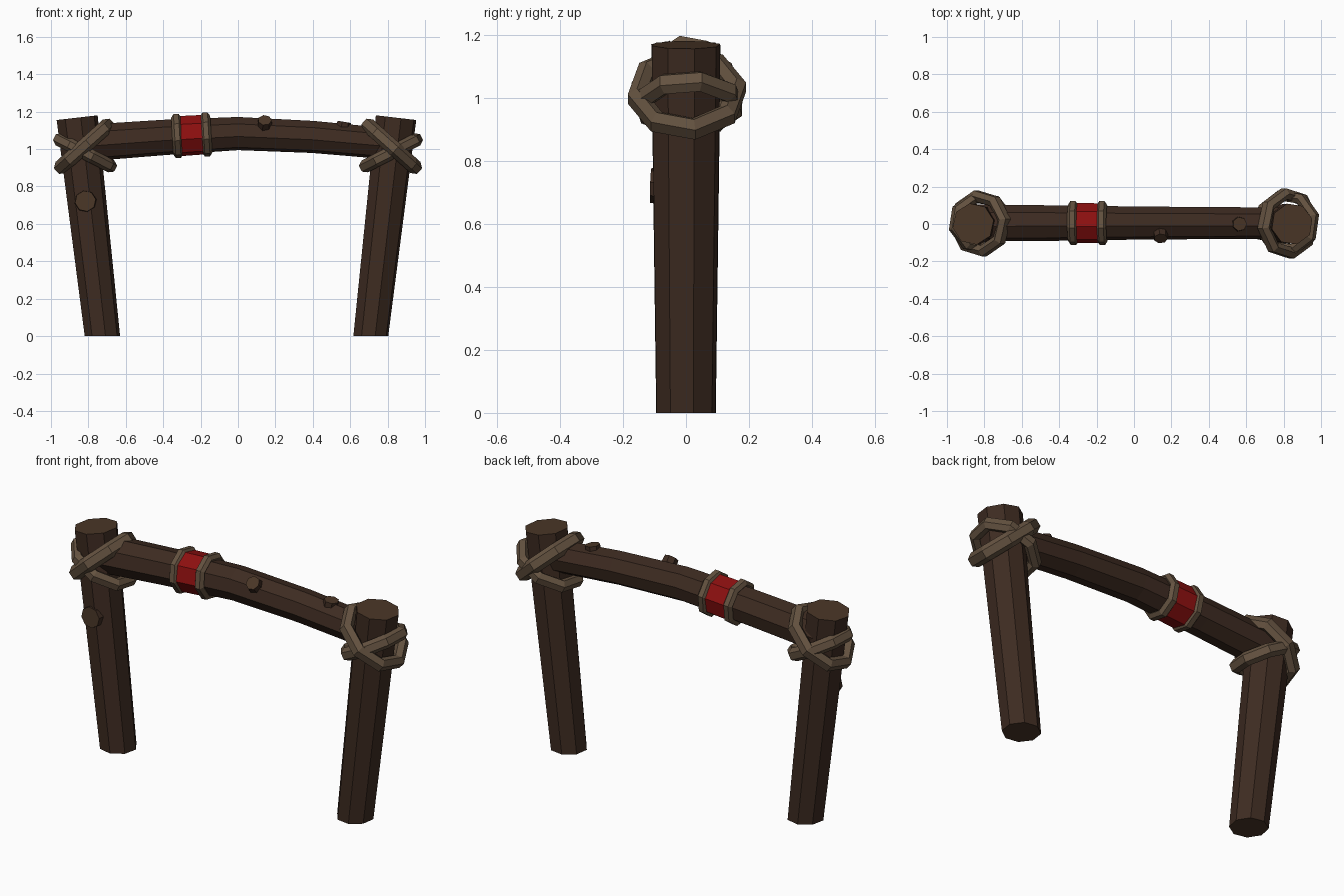
import bpy, bmesh
from math import cos, sin, pi, radians
from mathutils import Vector

if "Cube" in bpy.data.objects:
    bpy.data.objects.remove(bpy.data.objects["Cube"])


def mat(name, rgb):
    m = bpy.data.materials.new(name)
    m.diffuse_color = (*rgb, 1)
    m.use_nodes = True
    m.node_tree.nodes["Principled BSDF"].inputs["Base Color"].default_value = m.diffuse_color
    return m


WOOD = mat("dark_wood", (0.047, 0.024, 0.015))
CUT = mat("cut_wood", (0.068, 0.037, 0.020))
ROPE = mat("rope", (0.127, 0.084, 0.051))
RED = mat("red_cloth", (0.27, 0.005, 0.005))


def make(name, bm, mats):
    bmesh.ops.recalc_face_normals(bm, faces=bm.faces[:])
    me = bpy.data.meshes.new(name)
    bm.to_mesh(me)
    bm.free()
    for m in mats:
        me.materials.append(m)
    ob = bpy.data.objects.new(name, me)
    bpy.context.collection.objects.link(ob)
    return ob


def tube(name, path, radii, mats, sides=8, twist=0.0, flat_start=False):
    """Faceted pole through the path points; the last material covers the ends."""
    pts = [Vector(p) for p in path]
    bm = bmesh.new()
    rings = []
    for i, (p, r) in enumerate(zip(pts, radii)):
        t = (pts[min(i + 1, len(pts) - 1)] - pts[max(i - 1, 0)]).normalized()
        if i == 0 and flat_start:
            t = Vector((0, 0, 1))
        ref = Vector((0, 1, 0)) if abs(t.y) < 0.8 else Vector((0, 0, 1))
        u = ref.cross(t).normalized()
        v = t.cross(u)
        angles = [radians(twist) + 2 * pi * k / sides for k in range(sides)]
        rings.append([bm.verts.new(p + r * (cos(a) * u + sin(a) * v)) for a in angles])
    for a, b in zip(rings, rings[1:]):
        for k in range(sides):
            n = (k + 1) % sides
            bm.faces.new((a[k], a[n], b[n], b[k]))
    for ring in (rings[0], rings[-1]):
        bm.faces.new(ring).material_index = len(mats) - 1
    return make(name, bm, mats)


def rope_ring(name, centre, axis, ru, rv, width, thick, twist=0.0, sides=8):
    """Faceted rope loop with a six-sided section; ru lies in the xz plane, rv along y."""
    w = Vector(axis).normalized()
    v = Vector((0, 1, 0))
    u = v.cross(w).normalized()
    bm = bmesh.new()
    rings = []
    for k in range(sides):
        a = radians(twist) + 2 * pi * k / sides
        ring = []
        for j in range(6):
            b = pi / 6 + j * pi / 3
            d = thick * cos(b)
            ring.append(bm.verts.new(Vector(centre) + u * (ru + d) * cos(a)
                                     + v * (rv + d) * sin(a) + w * width * sin(b)))
        rings.append(ring)
    for k in range(sides):
        a, b = rings[k], rings[(k + 1) % sides]
        for j in range(6):
            n = (j + 1) % 6
            bm.faces.new((a[j], a[n], b[n], b[j]))
    return make(name, bm, [ROPE])


# Leaning posts
tube("left_post", [(-0.725, 0, 0), (-0.86, 0, 1.168)], [0.096, 0.112],
     [WOOD, CUT], twist=10, flat_start=True)
tube("right_post", [(0.71, 0, 0), (0.845, 0, 1.168)], [0.096, 0.112],
     [WOOD, CUT], twist=14, flat_start=True)

# Arched crossbeam
tube("crossbeam",
     [(-0.84, 0.005, 1.03), (-0.4, 0.005, 1.062), (0, 0.005, 1.083),
      (0.4, 0.005, 1.065), (0.84, 0.005, 1.025)],
     [0.1, 0.096, 0.09, 0.087, 0.084], [WOOD, CUT], twist=10)

# Red cloth band held by two rope rings
tube("red_band", [(-0.32, 0.005, 1.069), (-0.17, 0.005, 1.078)], [0.109, 0.107],
     [RED], twist=10)
for name, x, z in (("band_rope_left", -0.325, 1.07), ("band_rope_right", -0.17, 1.078)):
    rope_ring(name, (x, 0.005, z), (1, 0, 0.06), 0.1, 0.1, 0.027, 0.024, twist=12)

# Crossed lashings at both joints
for side, s, ry in (("left", -1, 0.148), ("right", 1, 0.16)):
    rope_ring(side + "_lashing_steep", (s * 0.822, 0.003, 1.015), (s * 0.25, 0, 0.28),
              0.172, ry, 0.04, 0.034, twist=8)
    rope_ring(side + "_lashing_shallow", (s * 0.818, 0.008, 0.98), (-s * 0.16, 0, 0.31),
              0.162, ry - 0.012, 0.036, 0.032, twist=14)

# Sawn branch knots
tube("post_knot", [(-0.814, -0.06, 0.72), (-0.816, -0.112, 0.722)], [0.062, 0.056],
     [WOOD, CUT], twist=10)
tube("beam_knot_front", [(0.14, -0.02, 1.1), (0.143, -0.078, 1.155)], [0.044, 0.037],
     [WOOD, CUT], sides=7)
tube("beam_knot_top", [(0.555, 0.0, 1.08), (0.566, 0.0, 1.146)], [0.044, 0.038],
     [WOOD, CUT], sides=7)
